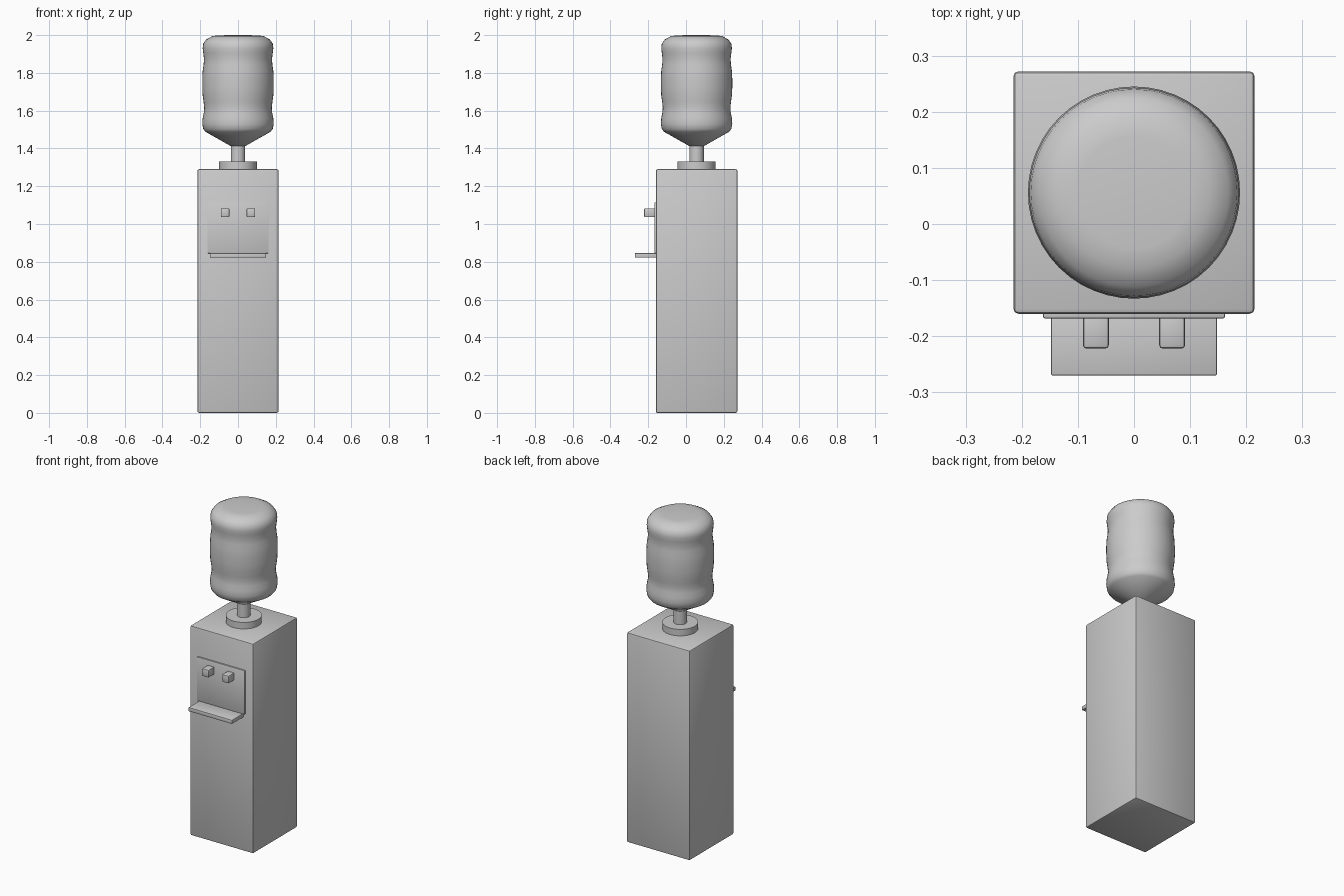
import bpy, bmesh, math

if "Cube" in bpy.data.objects:
    bpy.data.objects.remove(bpy.data.objects["Cube"])

mat = bpy.data.materials.new("light grey plastic")
mat.diffuse_color = (0.6, 0.6, 0.6, 1)
mat.use_nodes = True
mat.node_tree.nodes["Principled BSDF"].inputs["Base Color"].default_value = mat.diffuse_color
CY = 0.056  # bottle axis


def finish(name, bm, angle):
    bmesh.ops.recalc_face_normals(bm, faces=bm.faces)
    me = bpy.data.meshes.new(name)
    bm.to_mesh(me)
    bm.free()
    me.materials.append(mat)
    ob = bpy.data.objects.new(name, me)
    bpy.context.collection.objects.link(ob)
    bpy.ops.object.select_all(action='DESELECT')
    ob.select_set(True)
    bpy.context.view_layer.objects.active = ob
    bpy.ops.object.shade_smooth_by_angle(angle=math.radians(angle))
    return ob


def box(name, lo, hi, bevel, segments=2):
    bm = bmesh.new()
    bmesh.ops.create_cube(bm, size=1)
    for v in bm.verts:
        v.co = [(a + b) / 2 + c * (b - a) for a, b, c in zip(lo, hi, v.co)]
    bmesh.ops.bevel(bm, geom=bm.edges[:], offset=bevel, segments=segments,
                    profile=0.5, affect='EDGES')
    return finish(name, bm, 40)


def lathe(name, profile, angle, steps=48):
    bm = bmesh.new()
    vs = [bm.verts.new((r, CY, z)) for r, z in profile]
    es = [bm.edges.new(p) for p in zip(vs, vs[1:])]
    bmesh.ops.spin(bm, geom=vs + es, cent=(0, CY, 0), axis=(0, 0, 1),
                   angle=math.tau, steps=steps)
    bmesh.ops.remove_doubles(bm, verts=bm.verts, dist=1e-5)
    return finish(name, bm, angle)


# Cabinet with dispensing panel and drip tray
box("cabinet", (-0.215, -0.16, 0), (0.215, 0.272, 1.29), 0.009)
box("front_panel", (-0.162, -0.168, 0.845), (0.162, -0.15, 1.115), 0.003)
box("drip_tray", (-0.148, -0.27, 0.822), (0.148, -0.15, 0.846), 0.003)

# Pair of taps
for side, x in (("left", -0.068), ("right", 0.068)):
    box(side + "_tap", (x - 0.023, -0.222, 1.036), (x + 0.023, -0.155, 1.083), 0.006)

# Collar and neck holding the bottle
lathe("collar", [(0, 1.28), (0.1, 1.28), (0.1, 1.33), (0, 1.33)], 40)
lathe("neck", [(0, 1.32), (0.038, 1.32), (0.038, 1.425), (0, 1.425)], 40)

# Upturned bottle with rounded ribs
lathe("bottle", [
    (0, 1.41), (0.038, 1.412), (0.11, 1.453), (0.172, 1.488), (0.184, 1.503),
    (0.189, 1.53), (0.187, 1.56), (0.181, 1.59), (0.179, 1.615), (0.182, 1.645),
    (0.187, 1.68), (0.189, 1.72), (0.189, 1.77), (0.187, 1.81), (0.182, 1.845),
    (0.180, 1.875), (0.184, 1.905), (0.187, 1.93), (0.184, 1.955),
    (0.168, 1.977), (0.135, 1.995), (0.10, 1.999), (0, 2.0)], 80)
